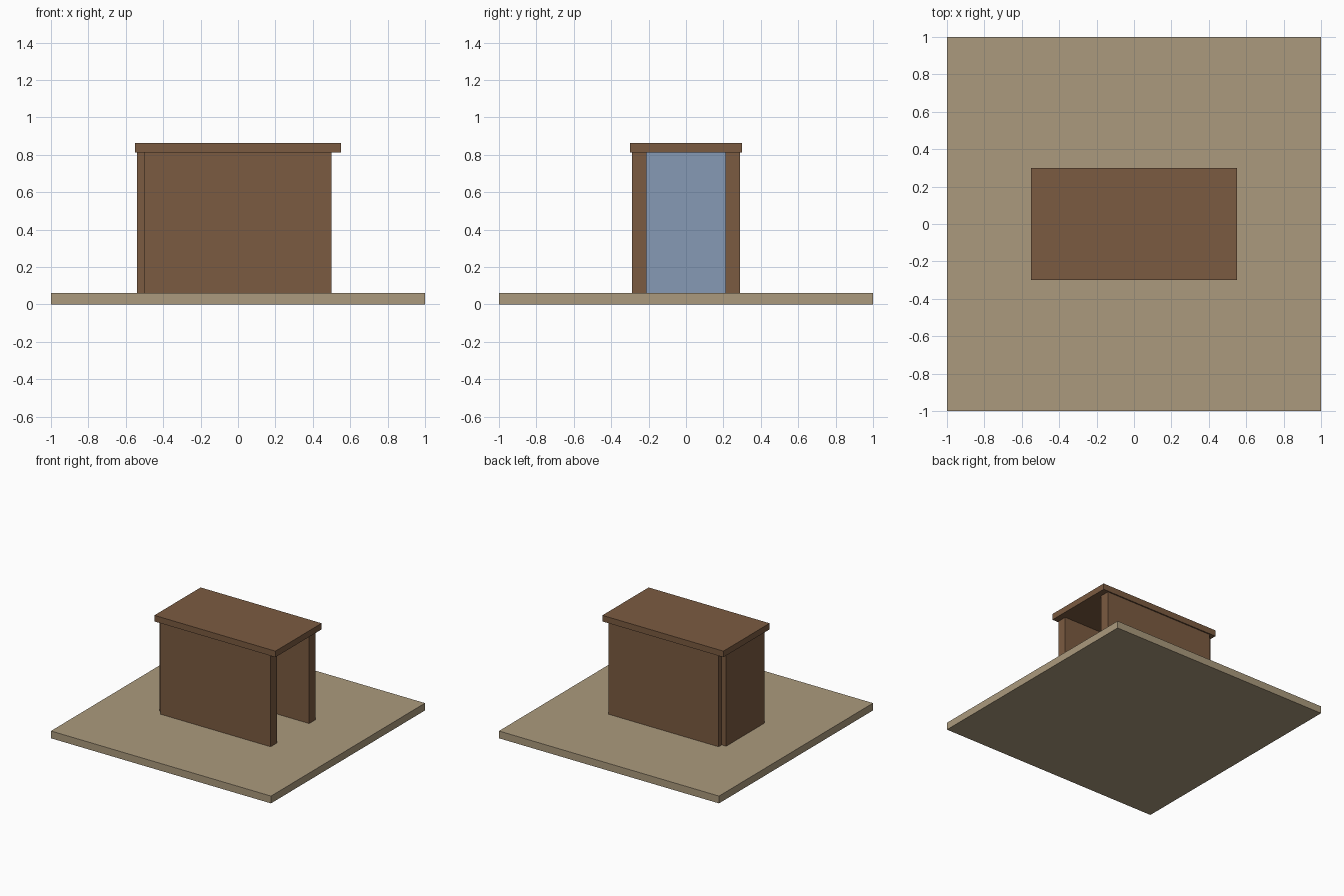
import bpy

if "Cube" in bpy.data.objects:
    bpy.data.objects.remove(bpy.data.objects["Cube"])


def srgb(r, g, b):
    lin = [((c / 255 + 0.055) / 1.055) ** 2.4 for c in (r, g, b)]
    return (*lin, 1.0)


def material(name, rgb):
    m = bpy.data.materials.new(name)
    m.diffuse_color = srgb(*rgb)
    m.use_nodes = True
    m.node_tree.nodes["Principled BSDF"].inputs["Base Color"].default_value = m.diffuse_color
    return m


SAND = material("sand", (171, 154, 125))
WOOD = material("brown wood", (123, 91, 65))
BLUE = material("pale blue", (134, 154, 181))


def box(name, lo, hi, mat):
    """Axis-aligned box between two corners."""
    bpy.ops.mesh.primitive_cube_add(size=1)
    ob = bpy.context.object
    ob.name = name
    for v in ob.data.vertices:
        v.co = [(a + b) / 2 + c * (b - a) for a, b, c in zip(lo, hi, v.co)]
    ob.data.materials.append(mat)
    return ob


FLOOR, EAVE, TOP = 0.06, 0.813, 0.863

# ground slab
box("base_slab", (-1, -1, 0), (1, 1, FLOOR), SAND)

# long side walls
for name, y in (("front_wall", -0.25), ("back_wall", 0.25)):
    box(name, (-0.5, y - 0.04, FLOOR), (0.5, y + 0.04, EAVE), WOOD)

# closed left end, set between the side walls
box("end_wall", (-0.54, -0.25, FLOOR), (-0.46, 0.25, EAVE), WOOD)

# blue panel on the inside of the end wall
box("end_panel", (-0.46, -0.21, FLOOR), (-0.452, 0.21, EAVE), BLUE)

# overhanging flat roof
box("roof", (-0.55, -0.3, EAVE), (0.55, 0.3, TOP), WOOD)
